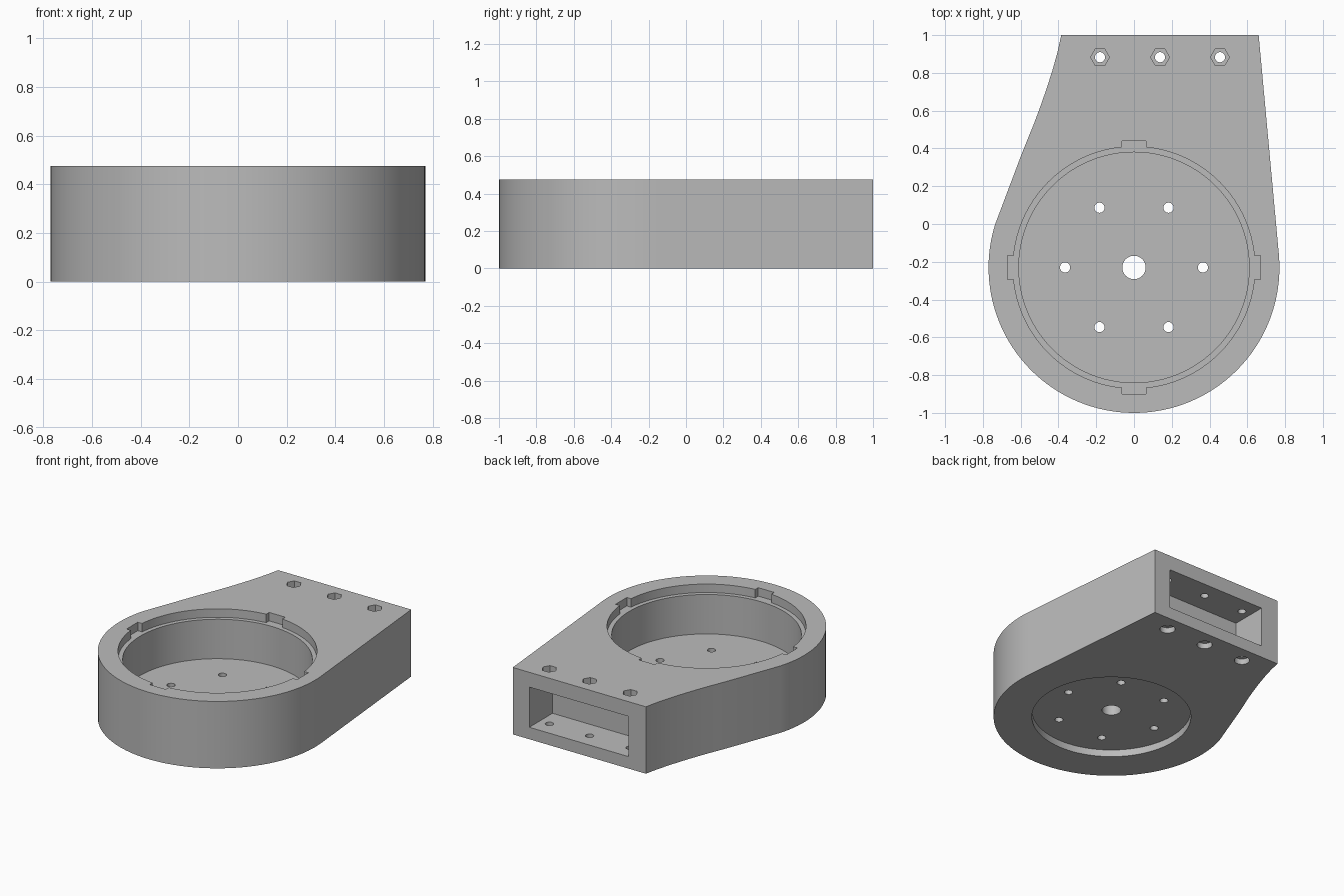
import bpy, bmesh
from math import sin, cos, radians, pi
from mathutils import Matrix, Vector

if "Cube" in bpy.data.objects:
    bpy.data.objects.remove(bpy.data.objects["Cube"], do_unlink=True)

H = 0.475            # overall height
CY, R = -0.23, 0.77  # centre and radius of the round end
FLOOR, LEDGE = 0.135, 0.415

grey = bpy.data.materials.new("plain grey")
grey.use_nodes = True
grey.diffuse_color = (0.5, 0.5, 0.5, 1)
grey.node_tree.nodes["Principled BSDF"].inputs["Base Color"].default_value = (0.5, 0.5, 0.5, 1)


def add_object(name, bm):
    bmesh.ops.recalc_face_normals(bm, faces=bm.faces)
    mesh = bpy.data.meshes.new(name)
    bm.to_mesh(mesh)
    bm.free()
    mesh.materials.append(grey)
    obj = bpy.data.objects.new(name, mesh)
    bpy.context.collection.objects.link(obj)
    return obj


def prism(name, points, z0, z1):
    bm = bmesh.new()
    face = bm.faces.new([bm.verts.new((x, y, z0)) for x, y in points])
    up = bmesh.ops.extrude_face_region(bm, geom=[face])["geom"]
    bmesh.ops.translate(bm, vec=(0, 0, z1 - z0),
                        verts=[v for v in up if isinstance(v, bmesh.types.BMVert)])
    # Close the bottom if the extrusion consumed the starting face
    bmesh.ops.holes_fill(bm, edges=[e for e in bm.edges if e.is_boundary], sides=0)
    return add_object(name, bm)


def round_points(x, y, r, n):
    return [(x + r * cos(2 * pi * i / n), y + r * sin(2 * pi * i / n)) for i in range(n)]


def rectangle(x0, x1, y0, y1):
    return [(x0, y0), (x1, y0), (x1, y1), (x0, y1)]


# Housing outline: round front, straight left side, flared right side
arc_start, arc_end, steps = radians(163), radians(365.3), 72
outline = [(R * cos(a), CY + R * sin(a)) for a in
           (arc_start + (arc_end - arc_start) * i / steps for i in range(steps + 1))]
outline += [(0.66, 1), (-0.385, 1), (-0.405, 0.91), (-0.43, 0.82), (-0.46, 0.725),
            (-0.493, 0.63), (-0.53, 0.53), (-0.565, 0.445), (-0.595, 0.37)]
housing = prism("housing", outline, 0, H)


def cut(points, z0, z1):
    cutter = prism("cutter", points, z0, z1)
    cutter.hide_render = True
    mod = housing.modifiers.new("cut", 'BOOLEAN')
    mod.operation, mod.solver, mod.object = 'DIFFERENCE', 'EXACT', cutter
    bpy.context.view_layer.objects.active = housing
    bpy.ops.object.modifier_apply(modifier=mod.name)
    bpy.data.objects.remove(cutter, do_unlink=True)


# Cup, lid ledge and shallow recess underneath
cut(round_points(0, CY, 0.61, 96), FLOOR, H + 0.1)
cut(round_points(0, CY, 0.64, 96), LEDGE, H + 0.1)
cut(round_points(0, CY, 0.52, 96), -0.1, 0.05)

# Four lid notches
for k in range(4):
    turn = Matrix.Rotation(k * pi / 2, 2)
    corners = rectangle(0.62, 0.67, -0.063, 0.063)
    cut([turn @ Vector(p) + Vector((0, CY)) for p in corners], LEDGE, H + 0.1)

# Shaft hole and ring of screw holes in the floor
cut(round_points(0, CY, 0.062, 40), -0.1, 0.3)
for x, y in round_points(0, CY, 0.365, 6):
    cut(round_points(x, y, 0.027, 24), -0.1, 0.3)

# Rear pocket
cut(rectangle(-0.25, 0.53, 0.74, 1.1), 0.085, 0.37)

# Clamp bolts: through hole, hexagonal nut seat above, round head seat below
for x in (-0.18, 0.138, 0.455):
    cut(round_points(x, 0.883, 0.027, 24), -0.1, H + 0.1)
    cut(round_points(x, 0.883, 0.05, 6), H - 0.05, H + 0.1)
    cut(round_points(x, 0.883, 0.05, 32), -0.1, 0.04)

# Smooth the round walls, keep the edges sharp
bpy.ops.object.select_all(action='DESELECT')
housing.select_set(True)
bpy.context.view_layer.objects.active = housing
bpy.ops.object.shade_smooth_by_angle(angle=radians(20))
